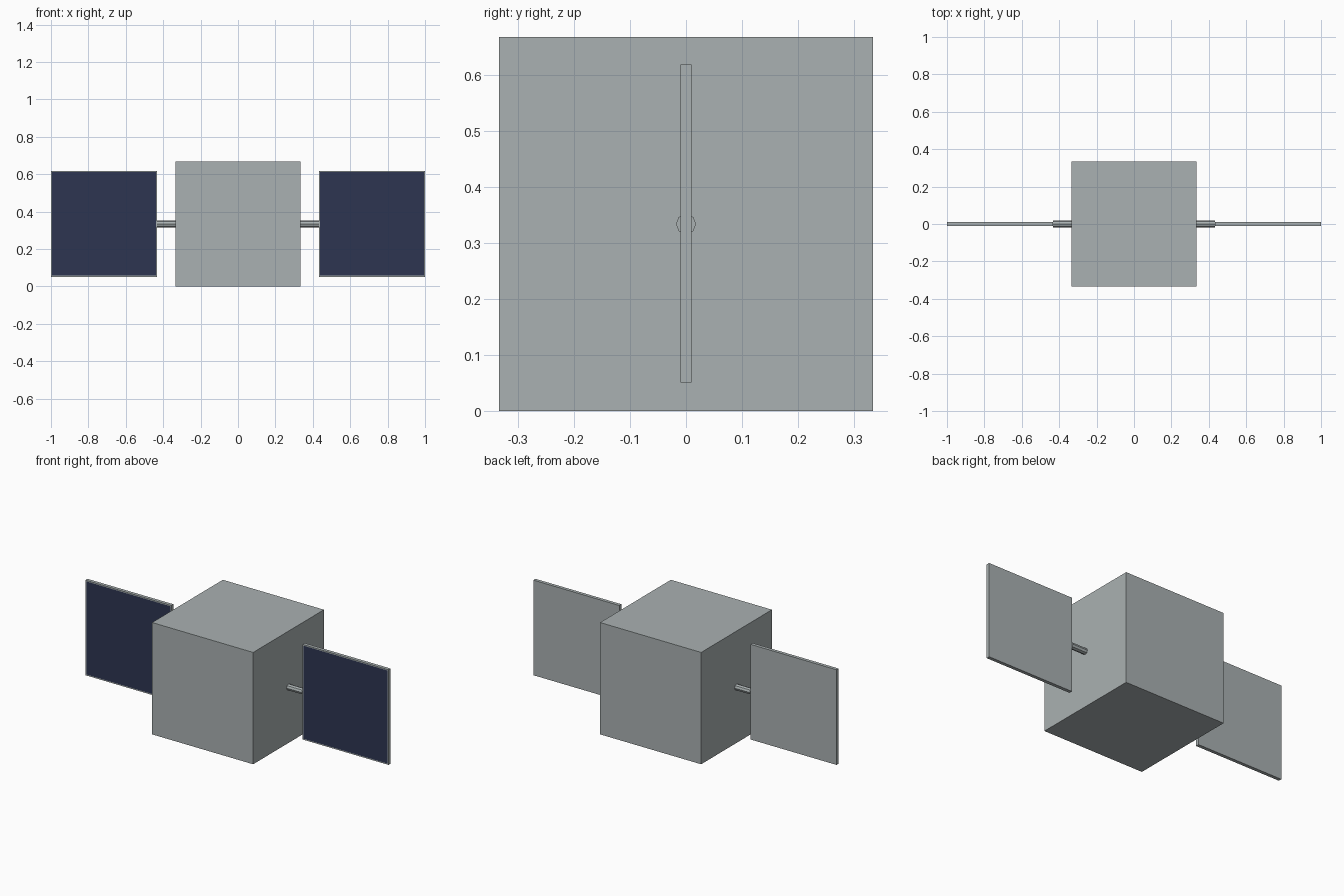
import bpy
import bmesh
import math
from mathutils import Matrix

cube = bpy.data.objects.get("Cube")
if cube:
    bpy.data.objects.remove(cube, do_unlink=True)


def make_material(name, color):
    mat = bpy.data.materials.new(name)
    mat.use_nodes = True
    mat.diffuse_color = color
    mat.node_tree.nodes["Principled BSDF"].inputs["Base Color"].default_value = color
    return mat


grey = make_material("light_grey", (0.40, 0.44, 0.445, 1))
navy = make_material("cell_navy", (0.027, 0.036, 0.083, 1))

MID = 1 / 3      # half size of the body and height of the rods
PANEL = 0.567    # side length of a solar panel
THICK = 0.02
RIM = 0.009


def add_object(name, bm, materials):
    mesh = bpy.data.meshes.new(name)
    bm.to_mesh(mesh)
    bm.free()
    for mat in materials:
        mesh.materials.append(mat)
    obj = bpy.data.objects.new(name, mesh)
    bpy.context.collection.objects.link(obj)
    return obj


def box(size, center):
    bm = bmesh.new()
    place = Matrix.Translation(center) @ Matrix.Diagonal((*size, 1))
    bmesh.ops.create_cube(bm, size=1, matrix=place)
    return bm


# Cubic body
add_object("body", box((2 * MID,) * 3, (0, 0, MID)), [grey])

for side, label in ((1, "left"), (-1, "right")):
    # Panel with a navy cell face inset in the front of its frame
    center_x = side * (1 - PANEL / 2)
    bm = box((PANEL, THICK, PANEL), (center_x, 0, MID + 0.001))
    bm.normal_update()
    front = [f for f in bm.faces if f.normal.y < -0.9]
    bmesh.ops.inset_region(bm, faces=front, thickness=RIM)
    front[0].material_index = 1
    add_object(label + "_solar_panel", bm, [grey, navy])

    # Eight-sided rod joining the panel to the body
    length = 1 - PANEL - MID
    bm = bmesh.new()
    place = (Matrix.Translation((side * (MID + length / 2), 0, MID))
             @ Matrix.Rotation(math.pi / 2, 4, "Y"))
    bmesh.ops.create_cone(bm, cap_ends=True, segments=8, radius1=0.018,
                          radius2=0.018, depth=length, matrix=place)
    add_object(label + "_rod", bm, [grey])
